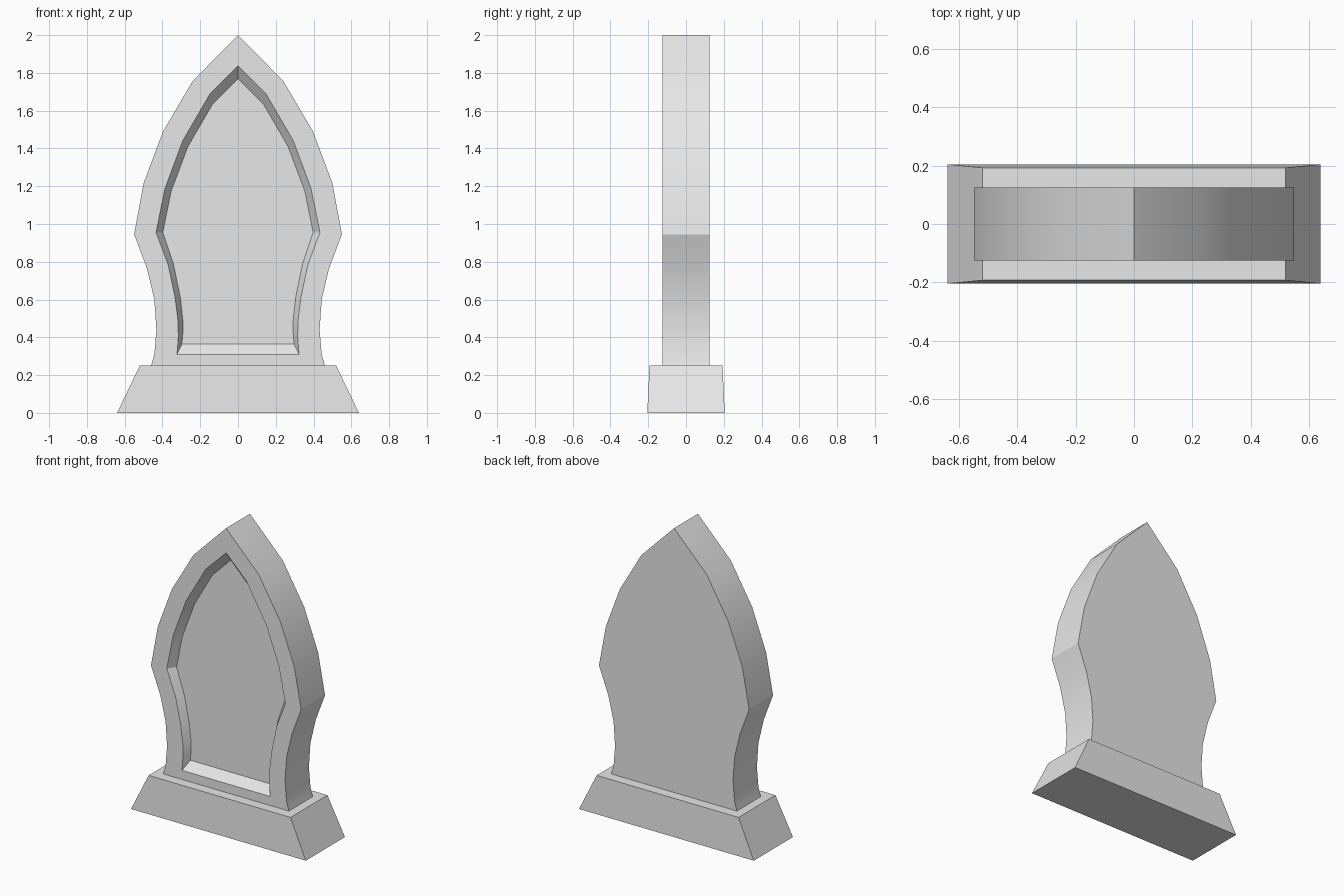
import bpy
import bmesh
import math

cube = bpy.data.objects.get("Cube")
if cube:
    bpy.data.objects.remove(cube, do_unlink=True)

stone = bpy.data.materials.new("light_grey_stone")
stone.use_nodes = True
stone.diffuse_color = (0.8, 0.8, 0.8, 1)
stone.node_tree.nodes["Principled BSDF"].inputs["Base Color"].default_value = (0.8, 0.8, 0.8, 1)


def loft(name, rings):
    """Skin a series of closed rings with equal point counts and cap both ends."""
    bm = bmesh.new()
    loops = [[bm.verts.new(p) for p in ring] for ring in rings]
    for a, b in zip(loops, loops[1:]):
        for i in range(len(a)):
            j = (i + 1) % len(a)
            bm.faces.new((a[i], a[j], b[j], b[i]))
    bm.faces.new(loops[0])
    bm.faces.new(loops[-1])
    bmesh.ops.recalc_face_normals(bm, faces=bm.faces)
    mesh = bpy.data.meshes.new(name)
    bm.to_mesh(mesh)
    bm.free()
    mesh.materials.append(stone)
    obj = bpy.data.objects.new(name, mesh)
    bpy.context.collection.objects.link(obj)
    return obj


def arch(half, y):
    """Mirror a half outline, given from apex to foot, into a closed ring at depth y."""
    left = [(x, y, z) for x, z in half]
    right = [(-x, y, z) for x, z in reversed(half[1:])]
    return left + right


def rectangle(hx, hy, z):
    return [(-hx, -hy, z), (hx, -hy, z), (hx, hy, z), (-hx, hy, z)]


# Half outlines: slab edge, recess rim and recessed panel
outer = [(0, 2), (0.24, 1.757), (0.397, 1.49), (0.5, 1.215), (0.55, 0.945),
         (0.482, 0.765), (0.443, 0.6), (0.432, 0.44), (0.443, 0.31), (0.46, 0.25)]
rim = [(0, 1.837), (0.148, 1.69), (0.293, 1.44), (0.387, 1.187), (0.434, 0.955),
       (0.37, 0.785), (0.333, 0.61), (0.317, 0.48), (0.316, 0.4), (0.323, 0.31)]
panel = [(0, 1.77), (0.135, 1.634), (0.265, 1.41), (0.355, 1.17), (0.398, 0.955),
         (0.342, 0.79), (0.305, 0.61), (0.292, 0.49), (0.291, 0.43), (0.297, 0.365)]

# Pointed slab with a bevelled recess in the front
slab = loft("pointed_slab", [arch(outer, 0.125), arch(outer, -0.125),
                             arch(rim, -0.125), arch(panel, -0.075)])

# Tapered plinth
loft("plinth", [rectangle(0.64, 0.205, 0), rectangle(0.52, 0.193, 0.25)])

# Smooth curved edges, crisp corners
bpy.ops.object.select_all(action="DESELECT")
slab.select_set(True)
bpy.context.view_layer.objects.active = slab
bpy.ops.object.shade_smooth_by_angle(angle=math.radians(25))
